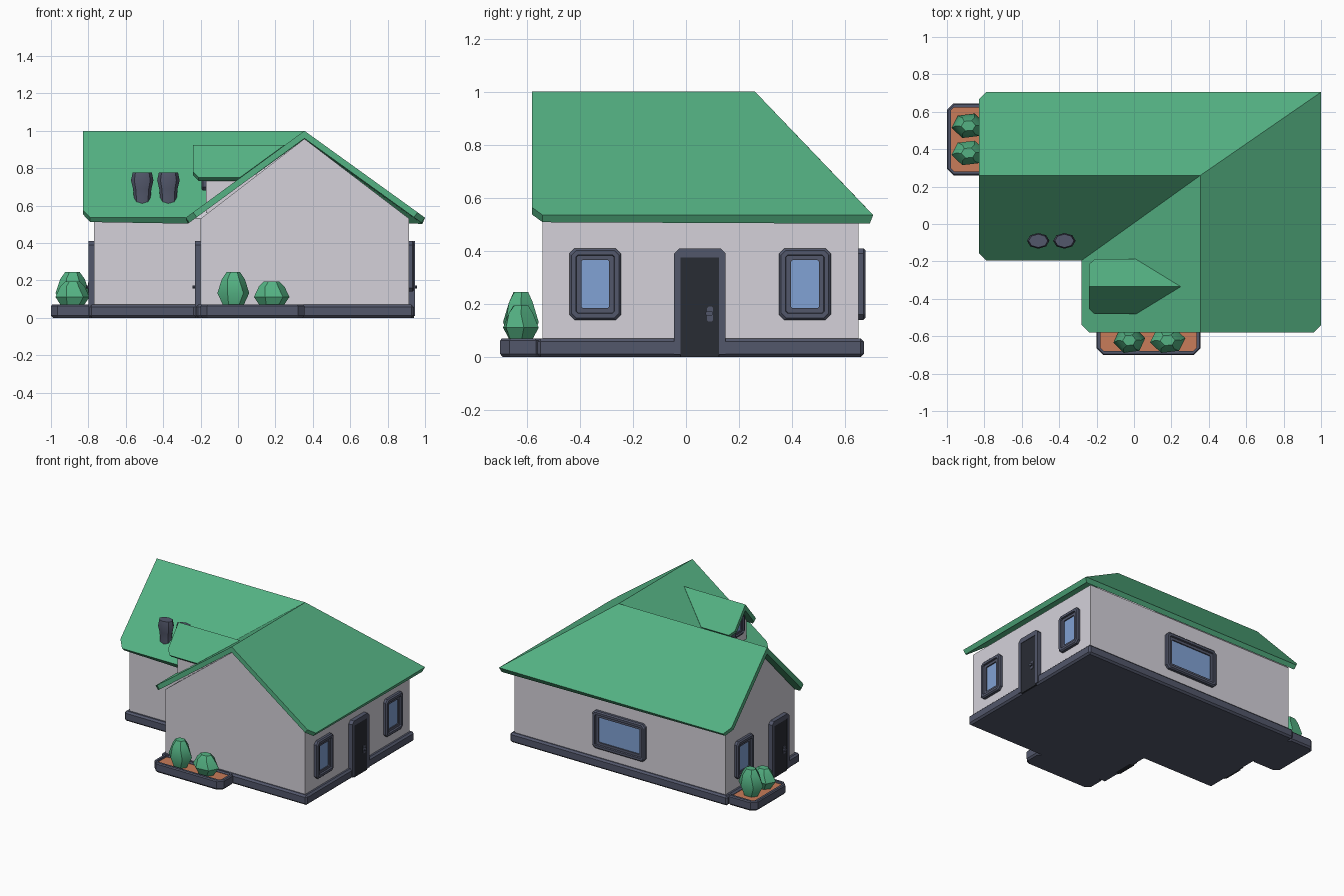
import bpy, bmesh, math
from mathutils import Vector

if "Cube" in bpy.data.objects:
    bpy.data.objects.remove(bpy.data.objects["Cube"])


def mat(name, rgb):
    m = bpy.data.materials.new(name)
    m.diffuse_color = (*rgb, 1)
    m.use_nodes = True
    m.node_tree.nodes["Principled BSDF"].inputs["Base Color"].default_value = m.diffuse_color
    return m


GREEN = mat("green", (0.09, 0.45, 0.23))
WHITE = mat("wall white", (0.66, 0.64, 0.70))
SLATE = mat("slate", (0.085, 0.095, 0.145))
GLASS = mat("glass blue", (0.22, 0.36, 0.66))
SOIL = mat("terracotta", (0.58, 0.20, 0.10))
DARK = mat("door dark", (0.022, 0.025, 0.034))


def finish(name, bm, m, recalc=True):
    if recalc:
        bmesh.ops.recalc_face_normals(bm, faces=bm.faces)
    me = bpy.data.meshes.new(name)
    bm.to_mesh(me)
    bm.free()
    me.materials.append(m)
    ob = bpy.data.objects.new(name, me)
    bpy.context.collection.objects.link(ob)
    return ob


def prism(name, pts, axis, a, b, m, bevel=0):
    """Extrude a 2D outline along an axis from a to b."""
    put = {'x': lambda p, t: (t, p[0], p[1]),
           'y': lambda p, t: (p[0], t, p[1]),
           'z': lambda p, t: (p[0], p[1], t)}[axis]
    bm = bmesh.new()
    lo = [bm.verts.new(put(p, a)) for p in pts]
    hi = [bm.verts.new(put(p, b)) for p in pts]
    bm.faces.new(lo)
    bm.faces.new(hi)
    for i in range(len(pts)):
        j = (i + 1) % len(pts)
        bm.faces.new((lo[i], lo[j], hi[j], hi[i]))
    ob = finish(name, bm, m)
    if bevel:
        mod = ob.modifiers.new("bevel", 'BEVEL')
        mod.width, mod.segments, mod.limit_method = bevel, 1, 'ANGLE'
    return ob


def loft(name, rings, m, caps=(True, True)):
    """Join point rings of equal length into a skin."""
    bm = bmesh.new()
    vs = [[bm.verts.new(p) for p in r] for r in rings]
    for r, s in zip(vs, vs[1:]):
        for i in range(len(r)):
            j = (i + 1) % len(r)
            bm.faces.new((r[i], r[j], s[j], s[i]))
    if caps[0]:
        bm.faces.new(vs[0])
    if caps[1]:
        bm.faces.new(vs[-1])
    return finish(name, bm, m)


def slab(name, pts, faces, thick, m):
    """Roof sheet, thickened downwards."""
    bm = bmesh.new()
    vs = {k: bm.verts.new(p) for k, p in pts.items()}
    for f in faces:
        bm.faces.new([vs[k] for k in f])
    bm.normal_update()
    for f in bm.faces:
        if f.normal.z < 0:
            f.normal_flip()
    ob = finish(name, bm, m, False)
    mod = ob.modifiers.new("thickness", 'SOLIDIFY')
    mod.thickness, mod.offset, mod.use_even_offset = thick, -1, True
    return ob


def rect(x0, x1, y0, y1, c=0.0):
    if not c:
        return [(x0, y0), (x1, y0), (x1, y1), (x0, y1)]
    return [(x0 + c, y0), (x1 - c, y0), (x1, y0 + c), (x1, y1 - c),
            (x1 - c, y1), (x0 + c, y1), (x0, y1 - c), (x0, y0 + c)]


# foundation and L-shaped walls
def ell(x0, x1, xi, y0, y1, yi):
    return [(xi, y0), (x1, y0), (x1, y1), (x0, y1), (x0, yi), (xi, yi)]


prism("foundation", ell(-0.795, 0.94, -0.225, -0.56, 0.67, -0.165), 'z', 0, 0.07, SLATE, 0.012)
prism("walls", ell(-0.77, 0.915, -0.2, -0.54, 0.65, -0.14), 'z', 0.05, 0.53, WHITE)
prism("front_gable", [(-0.2, 0.53), (0.915, 0.53), (0.355, 0.957)], 'y', -0.54, 0.26, WHITE)
prism("side_gable", [(-0.14, 0.53), (0.65, 0.53), (0.26, 0.948)], 'x', -0.77, 0.355, WHITE)

# main roof: two ridges meeting in a hip and a valley, clipped eave corners
E, c = 0.535, 0.04
k1, k2 = (1 - E) / 0.64 * c + E, (1 - E) / 0.44 * c + E
roof = {'A': (-0.83, 0.26, 1), 'J': (0.355, 0.26, 1), 'G': (0.355, -0.58, 1),
        'hip': (1, 0.705, E), 'valley': (-0.28, -0.195, E),
        'b1': (-0.83 + c, 0.705, E), 'b2': (-0.83, 0.705 - c, k2),
        'f1': (-0.83 + c, -0.195, E), 'f2': (-0.83, -0.195 + c, k2),
        'l1': (-0.28, -0.58 + c, E), 'l2': (-0.28 + c, -0.58, k1),
        'r1': (1, -0.58 + c, E), 'r2': (1 - c, -0.58, k1)}
slab("roof", roof, [('A', 'J', 'hip', 'b1', 'b2'), ('J', 'G', 'r2', 'r1', 'hip'),
                    ('J', 'G', 'l2', 'l1', 'valley'), ('A', 'J', 'valley', 'f1', 'f2')], 0.033, GREEN)

# dormer on the left slope of the wing
dy = -0.335
slab("dormer_roof", {'a': (-0.24, dy, 0.925), 'b': (0.25, dy, 0.925),
                     'l1': (-0.24, dy + 0.12, 0.78), 'l2': (-0.21, dy + 0.147, 0.75), 'l3': (0.01, dy + 0.147, 0.75),
                     'r1': (-0.24, dy - 0.12, 0.78), 'r2': (-0.21, dy - 0.147, 0.75), 'r3': (0.01, dy - 0.147, 0.75)},
     [('a', 'b', 'l3', 'l2', 'l1'), ('a', 'b', 'r3', 'r2', 'r1')], 0.028, GREEN)
prism("dormer_wall", [(dy - 0.11, 0.56), (dy + 0.11, 0.56), (dy + 0.11, 0.765),
                      (dy, 0.888), (dy - 0.11, 0.765)], 'x', -0.17, 0.1, WHITE)


# windows and doors, built facing the front and turned into place
def place(ob, loc, turn):
    ob.location = loc
    ob.rotation_euler.z = math.radians(turn)


def window(name, loc, turn, w, h, border=0.045):
    def ring(inset, out, cut):
        return [(x, -out, z) for x, z in rect(-w / 2 + inset, w / 2 - inset,
                                              -h / 2 + inset, h / 2 - inset, cut)]
    b = border
    fr = loft(name + "_frame", [ring(0, -0.01, 0.02), ring(0, 0.018, 0.02), ring(0.008, 0.026, 0.018),
                                ring(b * 0.55, 0.026, 0.008), ring(b * 0.6, 0.014, 0.006),
                                ring(b, 0.014, 0.005), ring(b, 0.0, 0.005)], SLATE, (True, False))
    bm = bmesh.new()
    bm.faces.new([bm.verts.new(p) for p in ring(b, 0.006, 0.005)])
    gl = finish(name + "_glass", bm, GLASS, False)
    for ob in (fr, gl):
        place(ob, loc, turn)


def door(name, loc, turn):
    o, i, t = 0.0975, 0.072, 0.41
    fr = prism(name + "_frame", [(-o, 0.01), (-o, t - 0.02), (-o + 0.02, t), (o - 0.02, t), (o, t - 0.02),
                                 (o, 0.01), (i, 0.01), (i, 0.375), (-i, 0.375), (-i, 0.01)],
               'y', -0.03, 0.01, SLATE)
    leaf = prism(name + "_leaf", rect(-i, i, 0.0, 0.375), 'y', -0.0265, 0.01, DARK)
    plate = prism(name + "_handle_plate", rect(0.028, 0.05, 0.135, 0.19, 0.004), 'y', -0.031, -0.02, SLATE)
    knob = prism(name + "_handle", rect(0.022, 0.05, 0.157, 0.172, 0.004), 'y', -0.043, -0.03, SLATE)
    for ob in (fr, leaf, plate, knob):
        place(ob, loc, turn)


window("right_window_front", (0.915, -0.342, 0.275), 90, 0.195, 0.27)
window("right_window_back", (0.915, 0.448, 0.275), 90, 0.195, 0.27)
window("left_window", (-0.77, 0.45, 0.275), -90, 0.195, 0.27)
window("back_window", (0.07, 0.65, 0.275), 180, 0.42, 0.27)
window("dormer_window", (-0.17, dy, 0.755), -90, 0.13, 0.15, 0.03)
door("right_door", (0.915, 0.052, 0), 90)
door("left_door", (-0.77, 0.06, 0), -90)
door("wing_door", (-0.2, -0.34, 0), -90)


# planters: a hollow tray with soil
def planter(name, x0, x1, y0, y1):
    def ring(i, z, cut):
        return [(x, y, z) for x, y in rect(x0 + i, x1 - i, y0 + i, y1 - i, cut)]
    loft(name, [ring(0.01, 0, 0.03), ring(0, 0.012, 0.035), ring(0, 0.062, 0.035), ring(0.006, 0.07, 0.032),
                ring(0.022, 0.07, 0.015), ring(0.022, 0.045, 0.015)], SLATE)
    prism(name + "_soil", rect(x0 + 0.022, x1 - 0.022, y0 + 0.022, y1 - 0.022, 0.015), 'z', 0.04, 0.055, SOIL)


planter("front_planter", -0.2, 0.355, -0.70, -0.53)
planter("left_planter", -1.0, -0.76, 0.26, 0.645)


# lathed low-poly shapes: bushes and roof pots
def lathe(name, x, y, prof, sides, sx, sy, m):
    rings = [[(x + r * sx * math.cos(a), y + r * sy * math.sin(a), z)
              for a in (math.tau * (k + off) / sides for k in range(sides))] for r, z, off in prof]
    ob = loft(name, rings, m)
    bpy.ops.object.select_all(action='DESELECT')
    ob.select_set(True)
    bpy.context.view_layer.objects.active = ob
    bpy.ops.object.shade_smooth_by_angle(angle=math.radians(40))


def bush(name, x, y, top, sx, sy):
    h = top - 0.05
    lathe(name, x, y, [(0.55, 0.05, 0), (1.0, 0.05 + h * 0.42, 0.15), (0.72, 0.05 + h * 0.8, 0),
                       (0.42, top, 0.1)], 6, sx, sy, GREEN)


bush("front_bush_tall", -0.025, -0.622, 0.245, 0.086, 0.072)
bush("front_bush_short", 0.18, -0.622, 0.195, 0.096, 0.072)
bush("left_bush_tall", -0.885, 0.525, 0.245, 0.092, 0.07)
bush("left_bush_short", -0.885, 0.38, 0.195, 0.092, 0.07)

for i, px in enumerate((-0.512, -0.372)):
    lathe(f"chimney_pot_{i + 1}", px, -0.09,
          [(0.72, 0.58, 0), (0.75, 0.65, 0), (0.82, 0.69, 0), (1.0, 0.735, 0), (0.85, 0.778, 0)],
          8, 0.06, 0.042, SLATE)
